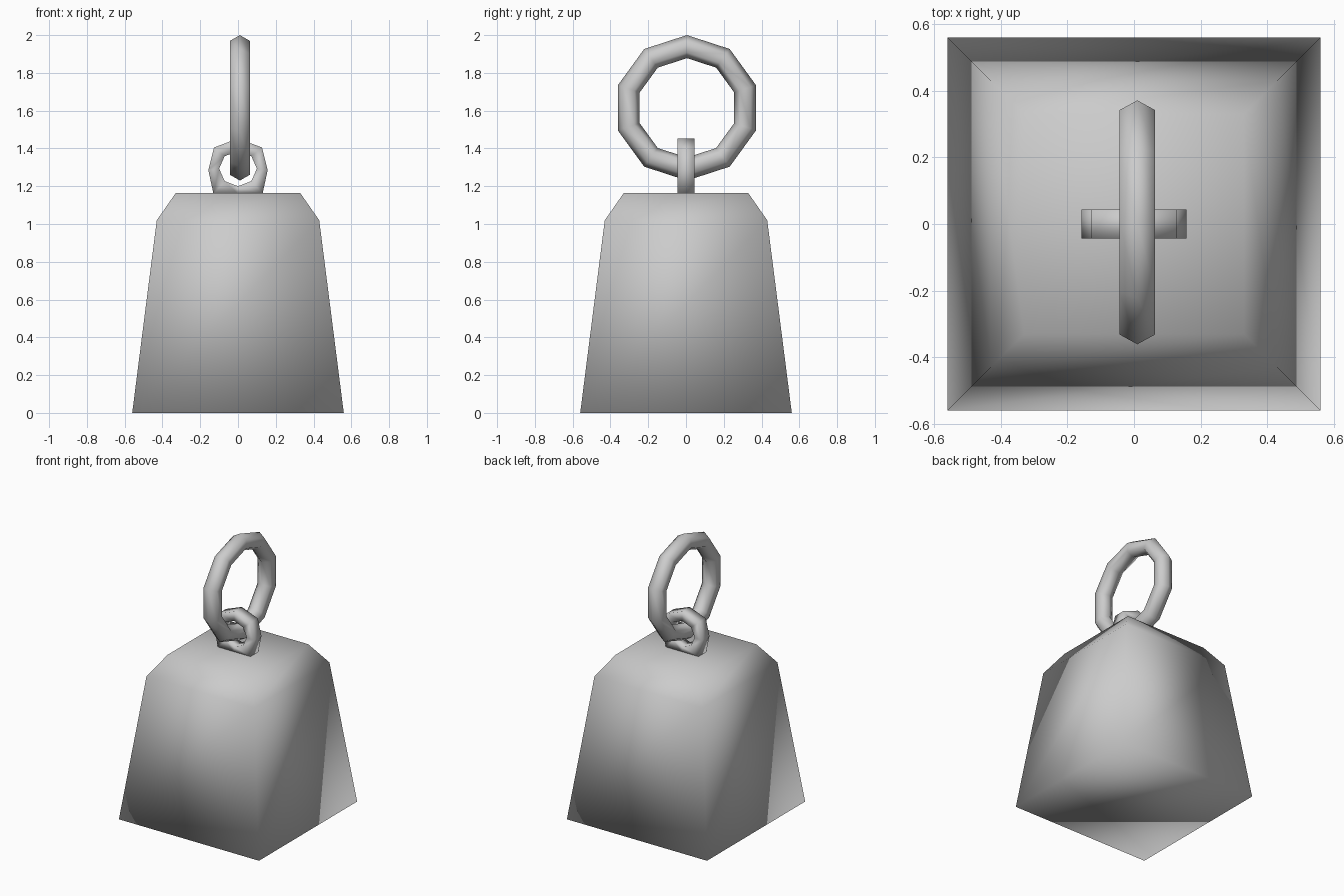
import bpy, bmesh
from math import pi, sin, cos

if "Cube" in bpy.data.objects:
    bpy.data.objects.remove(bpy.data.objects["Cube"])


def finish(name, bm):
    """Turn a bmesh into a smooth-shaded object."""
    bmesh.ops.recalc_face_normals(bm, faces=bm.faces)
    for f in bm.faces:
        f.smooth = True
    mesh = bpy.data.meshes.new(name)
    bm.to_mesh(mesh)
    bm.free()
    obj = bpy.data.objects.new(name, mesh)
    bpy.context.collection.objects.link(obj)
    return obj


def bridge(bm, a, b):
    n = len(a)
    for i in range(n):
        j = (i + 1) % n
        bm.faces.new((a[i], a[j], b[j], b[i]))


# Weight body: stacked square sections, tapered with a chamfered shoulder
bm = bmesh.new()
rings = []
for half, z in ((0.56, 0), (0.43, 1.02), (0.33, 1.163)):
    rings.append([bm.verts.new((sx * half, sy * half, z))
                  for sx, sy in ((-1, -1), (1, -1), (1, 1), (-1, 1))])
bm.faces.new(rings[0])
bm.faces.new(rings[-1])
for lower, upper in zip(rings, rings[1:]):
    bridge(bm, lower, upper)
finish("weight_body", bm)

# Fixed eyelet: octagonal hole, square bar, foot spread onto the body
right = [(0.13, 1.16), (0.157, 1.285), (0.127, 1.405)]
outer = [(0, 1.16)] + right + [(0, 1.453)] + [(-x, z) for x, z in reversed(right)]
inner = [(0.1 * sin(i * pi / 4), 1.293 - 0.093 * cos(i * pi / 4)) for i in range(8)]
bm = bmesh.new()
of, ob, nf, nb = [[bm.verts.new((x, y, z)) for x, z in pts]
                  for pts in (outer, inner) for y in (-0.044, 0.044)]
bridge(bm, of, ob)
bridge(bm, ob, nb)
bridge(bm, nb, nf)
bridge(bm, nf, of)
finish("eyelet", bm)

# Large loose ring: ten segments with a hexagonal section
bpy.ops.mesh.primitive_torus_add(
    major_segments=10, minor_segments=6, major_radius=0.324, minor_radius=0.061,
    location=(0.01, 0.005, 1.615), rotation=(0, -pi / 2, 0))
ring = bpy.context.object
ring.name = "carry_ring"
bpy.ops.object.shade_smooth()
